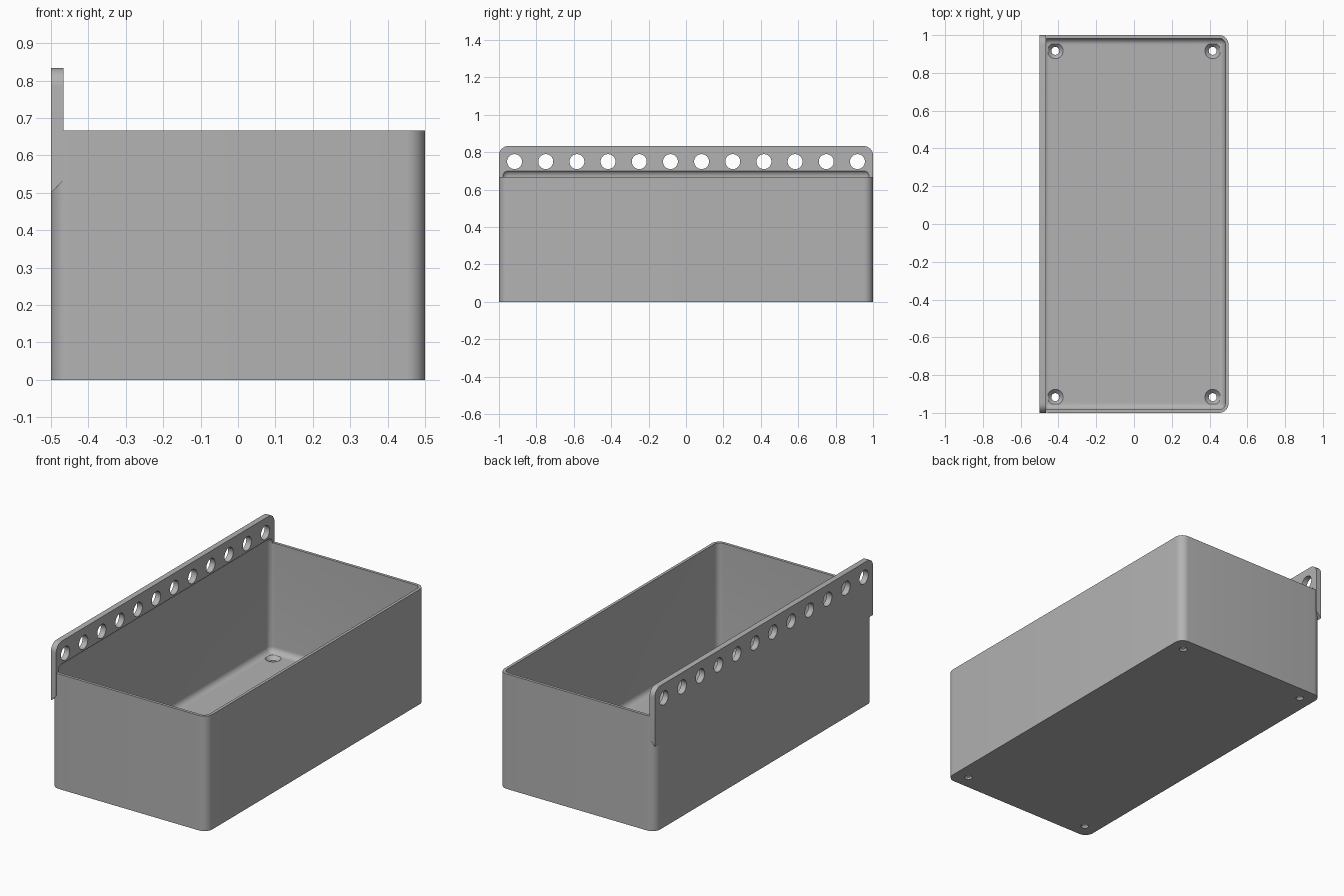
import bpy
import bmesh
from math import radians, pi
from mathutils import Matrix, Vector

if "Cube" in bpy.data.objects:
    bpy.data.objects.remove(bpy.data.objects["Cube"], do_unlink=True)

# Main sizes
RIM = 2 / 3          # top of the tray walls
WALL = 1 / 60
PLATE = 1 / 30       # hanging plate and floor thickness
PLATE_TOP = 5 / 6
PITCH = 1 / 6        # spacing of the hanging holes
CORNER = 0.05

grey = bpy.data.materials.new("plain_grey")
grey.use_nodes = True
colour = (0.45, 0.45, 0.45, 1)
grey.diffuse_color = colour
grey.node_tree.nodes["Principled BSDF"].inputs["Base Color"].default_value = colour


def make_object(name, bm):
    bmesh.ops.recalc_face_normals(bm, faces=bm.faces)
    mesh = bpy.data.meshes.new(name)
    bm.to_mesh(mesh)
    bm.free()
    obj = bpy.data.objects.new(name, mesh)
    bpy.context.collection.objects.link(obj)
    mesh.materials.append(grey)
    return obj


def bevel(bm, edges, radius, segments=8):
    bmesh.ops.bevel(bm, geom=edges, offset=radius, segments=segments,
                    profile=0.5, affect='EDGES', clamp_overlap=True)


def box(low, high):
    low, high = Vector(low), Vector(high)
    bm = bmesh.new()
    bmesh.ops.create_cube(bm, size=1, matrix=Matrix.Translation((low + high) / 2)
                          @ Matrix.Diagonal((high - low).to_4d()))
    return bm


def add_cone(bm, centre, r_low, r_high, depth, turn=Matrix()):
    bmesh.ops.create_cone(bm, cap_ends=True, segments=32, radius1=r_low,
                          radius2=r_high, depth=depth,
                          matrix=Matrix.Translation(centre) @ turn)


def combine(target, other, operation):
    mod = target.modifiers.new(operation.lower(), 'BOOLEAN')
    mod.object = other
    mod.operation = operation
    mod.solver = 'EXACT'
    bpy.context.view_layer.objects.active = target
    bpy.ops.object.modifier_apply(modifier=mod.name)
    bpy.data.objects.remove(other, do_unlink=True)


# Tray block with rounded upright corners
bm = box((-0.5, -1, 0), (0.5, 1, RIM))
bevel(bm, [e for e in bm.edges
           if abs(e.verts[0].co.z - e.verts[1].co.z) > 0.1], CORNER)
tray = make_object("hanging_tray", bm)

# Hanging plate: side profile with a sloped foot, run along y
bm = bmesh.new()
inner = PLATE - 0.5
profile = [(-0.5, 0.5), (inner, 0.5 + PLATE), (inner, PLATE_TOP), (-0.5, PLATE_TOP)]
face = bm.faces.new([bm.verts.new((x, -1, z)) for x, z in profile])
run = bmesh.ops.extrude_face_region(bm, geom=[face])
bmesh.ops.translate(bm, vec=(0, 2, 0),
                    verts=[v for v in run["geom"] if isinstance(v, bmesh.types.BMVert)])
bevel(bm, [e for e in bm.edges
           if all(v.co.z > PLATE_TOP - 0.01 for v in e.verts)
           and abs(e.verts[0].co.y - e.verts[1].co.y) < 0.01], CORNER)
combine(tray, make_object("hanging_plate", bm), 'UNION')

# Inner hollow, rounded on every edge and undercutting the plate
bm = box((WALL - 0.5, WALL - 1, PLATE), (0.5 - WALL, 1 - WALL, 0.705))
bevel(bm, list(bm.edges), CORNER - WALL)
combine(tray, make_object("hollow_cutter", bm), 'DIFFERENCE')

# Row of hanging holes
bm = bmesh.new()
for i in range(12):
    add_cone(bm, (-0.48, (i - 5.5) * PITCH, 0.75), 0.04, 0.04, 0.2,
             Matrix.Rotation(pi / 2, 4, 'Y'))
combine(tray, make_object("plate_hole_cutter", bm), 'DIFFERENCE')

# Countersunk screw holes in the floor
for radius_low, radius_high, z, depth in ((0.021, 0.021, 0, 0.2),
                                          (0.02, 0.042, 0.0225, 0.0225)):
    bm = bmesh.new()
    for x in (-2.5 * PITCH, 2.5 * PITCH):
        for y in (-5.5 * PITCH, 5.5 * PITCH):
            add_cone(bm, (x, y, z), radius_low, radius_high, depth)
    combine(tray, make_object("screw_hole_cutter", bm), 'DIFFERENCE')

# Smooth the rounded faces, keep the hard edges
bpy.ops.object.select_all(action='DESELECT')
tray.select_set(True)
bpy.context.view_layer.objects.active = tray
bpy.ops.object.shade_smooth_by_angle(angle=radians(30))
